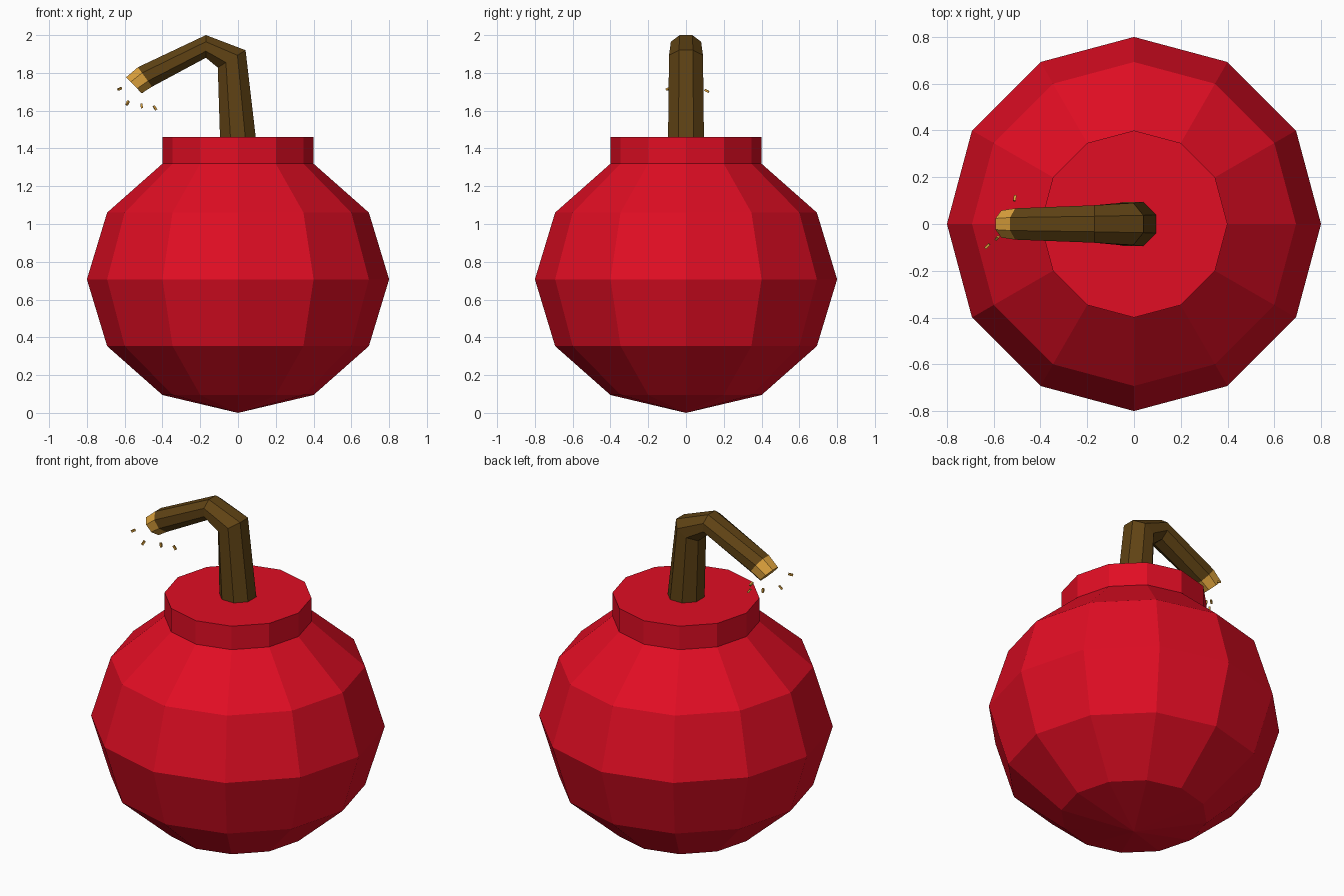
import bpy, bmesh, math
from mathutils import Vector, Matrix

if "Cube" in bpy.data.objects:
    bpy.data.objects.remove(bpy.data.objects["Cube"])


def material(name, rgb):
    m = bpy.data.materials.new(name)
    m.diffuse_color = (*rgb, 1)
    m.use_nodes = True
    m.node_tree.nodes["Principled BSDF"].inputs["Base Color"].default_value = m.diffuse_color
    return m


RED = material("red", (0.75, 0.004, 0.017))
BROWN = material("brown", (0.115, 0.055, 0.007))
GOLD = material("gold", (0.72, 0.36, 0.045))


def finish(bm, name, mats):
    bmesh.ops.recalc_face_normals(bm, faces=bm.faces)
    me = bpy.data.meshes.new(name)
    bm.to_mesh(me)
    bm.free()
    for m in mats:
        me.materials.append(m)
    ob = bpy.data.objects.new(name, me)
    bpy.context.collection.objects.link(ob)
    return ob


def loft(bm, rings):
    """Join rings of points with quads and cap both ends."""
    loops = [[bm.verts.new(p) for p in r] for r in rings]
    n = len(loops[0])
    for k, (a, b) in enumerate(zip(loops, loops[1:])):
        for i in range(n):
            j = (i + 1) % n
            f = bm.faces.new((a[i], a[j], b[j], b[i]))
            f.material_index = 1 if k == 3 else 0
    bm.faces.new(loops[0][::-1])
    bm.faces.new(loops[-1]).material_index = 1 if len(rings) == 5 else 0


# round body: 12-sided, slightly squashed sphere
bm = bmesh.new()
bmesh.ops.create_uvsphere(bm, u_segments=12, v_segments=6, radius=1)
bmesh.ops.transform(bm, verts=bm.verts, matrix=Matrix.Translation((0, 0, 0.707))
                    @ Matrix.Diagonal((0.8, 0.8, 0.707, 1)))
finish(bm, "round_body", [RED])

# neck
bm = bmesh.new()
loft(bm, [[(0.4 * math.cos(math.radians(30 * i)), 0.4 * math.sin(math.radians(30 * i)), z)
           for i in range(12)] for z in (1.3, 1.46)])
finish(bm, "neck", [RED])

# bent fuse with a glowing end: (inner point xz, outer point xz, half width in y)
sections = [((-0.095, 1.45), (0.095, 1.45), 0.095),
            ((-0.107, 1.828), (0.04, 1.92), 0.09),
            ((-0.17, 1.88), (-0.17, 2.0), 0.08),
            ((-0.455, 1.727), (-0.53, 1.83), 0.067),
            ((-0.51, 1.692), (-0.592, 1.777), 0.058)]
rings = []
for a, b, w in sections:
    a, b = Vector((a[0], 0, a[1])), Vector((b[0], 0, b[1]))
    mid, half = (a + b) / 2, (b - a) / 2
    k = 1 / math.cos(math.pi / 8)
    rings.append([mid + half * k * math.cos(t) + Vector((0, w * k * math.sin(t), 0))
                  for t in [math.pi / 8 + i * math.pi / 4 for i in range(8)]])
bm = bmesh.new()
loft(bm, rings)
finish(bm, "fuse", [BROWN, GOLD])

# sparks flying off the fuse end
end = Vector((-0.53, 0, 1.76))
for i, p in enumerate([(-0.627, -0.095, 1.715), (-0.585, -0.06, 1.64), (-0.51, 0.0, 1.625),
                       (-0.44, 0.03, 1.615), (-0.51, 0.11, 1.705)]):
    p = Vector(p)
    rot = (p - end).to_track_quat('Z', 'Y').to_matrix().to_4x4()
    bm = bmesh.new()
    bmesh.ops.create_cube(bm, size=1, matrix=Matrix.Translation(p) @ rot
                          @ Matrix.Diagonal((0.011, 0.011, 0.025, 1)))
    finish(bm, f"spark_{i + 1}", [GOLD])
